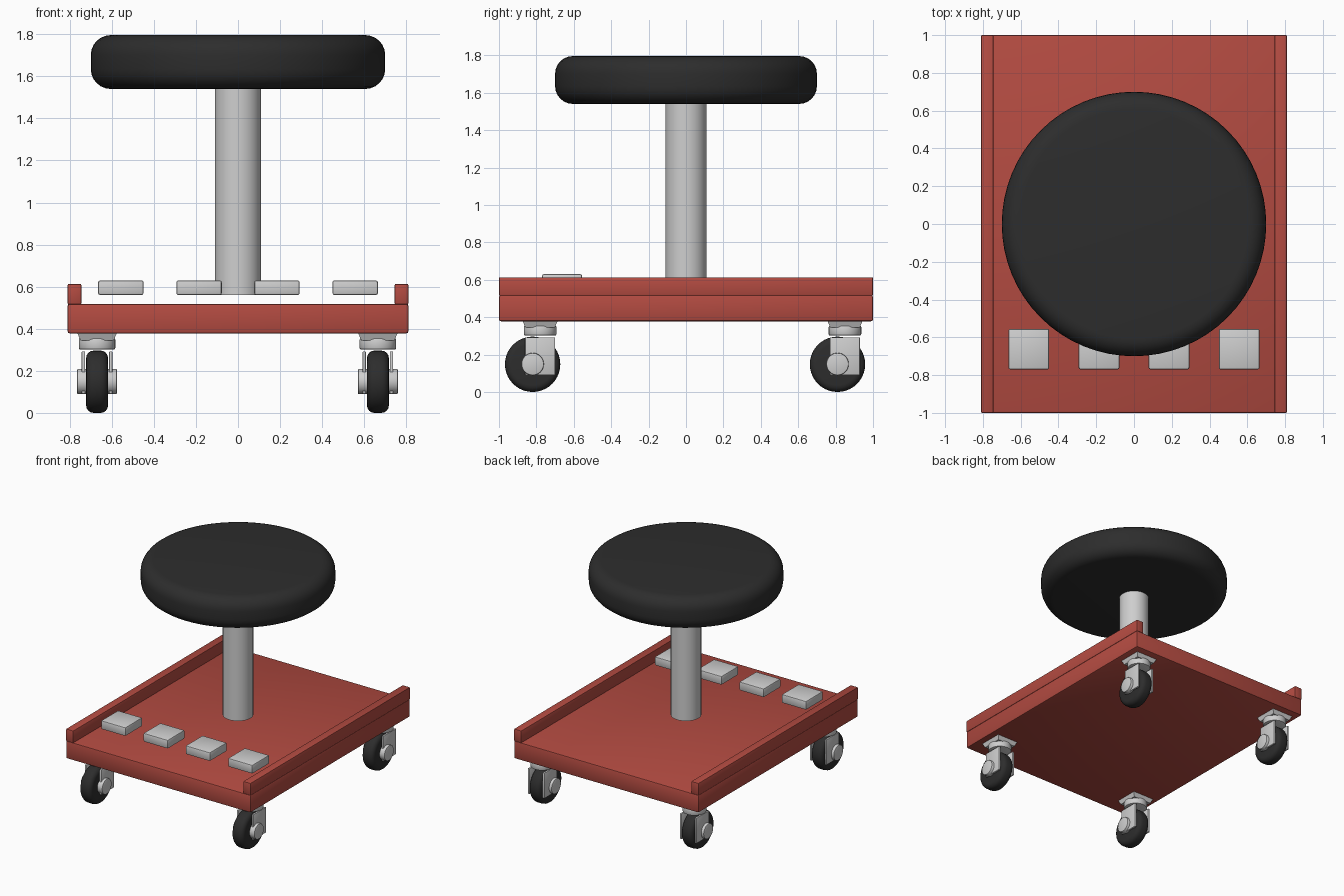
import bpy
import math

if "Cube" in bpy.data.objects:
    bpy.data.objects.remove(bpy.data.objects["Cube"], do_unlink=True)


def material(name, colour):
    mat = bpy.data.materials.new(name)
    mat.use_nodes = True
    mat.diffuse_color = (*colour, 1)
    mat.node_tree.nodes["Principled BSDF"].inputs["Base Color"].default_value = (*colour, 1)
    return mat


red = material("red paint", (0.45, 0.07, 0.053))
steel = material("light grey metal", (0.62, 0.62, 0.62))
black = material("black rubber", (0.026, 0.026, 0.026))


def finish(name, mat, bevel, segments):
    """Name, colour, round and smooth the active object."""
    ob = bpy.context.object
    ob.name = name
    ob.data.materials.append(mat)
    bpy.ops.object.transform_apply(location=False, rotation=True, scale=True)
    if bevel:
        mod = ob.modifiers.new("rounded edges", "BEVEL")
        mod.width = bevel
        mod.segments = segments
        mod.limit_method = "ANGLE"
        mod.angle_limit = math.radians(40)
        bpy.ops.object.modifier_apply(modifier=mod.name)
    bpy.ops.object.shade_smooth_by_angle(angle=math.radians(35))
    return ob


def box(name, x, y, z, mat, bevel=0.01, segments=2):
    """Box given by its (low, high) extent on each axis."""
    bpy.ops.mesh.primitive_cube_add(size=1, location=[sum(r) / 2 for r in (x, y, z)])
    bpy.context.object.scale = [r[1] - r[0] for r in (x, y, z)]
    return finish(name, mat, bevel, segments)


def cylinder(name, centre, radius, depth, mat, bevel=0.0, segments=2, along_x=False, sides=32):
    bpy.ops.mesh.primitive_cylinder_add(vertices=sides, radius=radius, depth=depth, location=centre)
    if along_x:
        bpy.context.object.rotation_euler.y = math.pi / 2
    return finish(name, mat, bevel, segments)


# Base tray with a raised rail along each side
box("base", (-0.81, 0.81), (-1, 1), (0.378, 0.518), red)
for side, s in (("left", 1), ("right", -1)):
    box(side + "_rail", sorted((s * 0.745, s * 0.81)), (-1, 1), (0.515, 0.613), red, 0.006)

# Post and padded seat
cylinder("post", (0, 0, 1.06), 0.11, 1.0, steel)
cylinder("seat", (0, 0, 1.668), 0.70, 0.256, black, 0.095, 6, sides=64)

# Row of four square pads near the front edge
for i, x in enumerate((-0.557, -0.185, 0.185, 0.557)):
    box(f"pad_{i + 1}", (x - 0.108, x + 0.108), (-0.77, -0.555), (0.56, 0.63), steel)


def caster(prefix, x, y):
    """Swivel caster whose wheel trails towards the front."""
    wheel_y = y - 0.04
    plate = box(prefix + "_mount_plate", (x - 0.094, x + 0.094), (y - 0.094, y + 0.094),
                (0.345, 0.38), steel, 0)
    for v in plate.data.vertices:
        if v.co.z < 0:
            v.co.x *= 0.84
            v.co.y *= 0.84
    cylinder(prefix + "_swivel", (x, y, 0.328), 0.087, 0.054, steel, 0.008)
    for side in (-1, 1):
        fx = x + side * 0.065
        box(prefix + "_fork", (fx - 0.008, fx + 0.008), (y - 0.08, y + 0.08), (0.09, 0.292),
            steel, 0.004)
    cylinder(prefix + "_axle", (x, wheel_y, 0.149), 0.06, 0.19, steel, 0.006, along_x=True)
    cylinder(prefix + "_wheel", (x, wheel_y, 0.148), 0.148, 0.104, black, 0.035, 4, along_x=True,
             sides=40)


for end, y in (("front", -0.78), ("back", 0.85)):
    for side, x in (("left", 0.665), ("right", -0.67)):
        caster(f"{end}_{side}", x, y)
